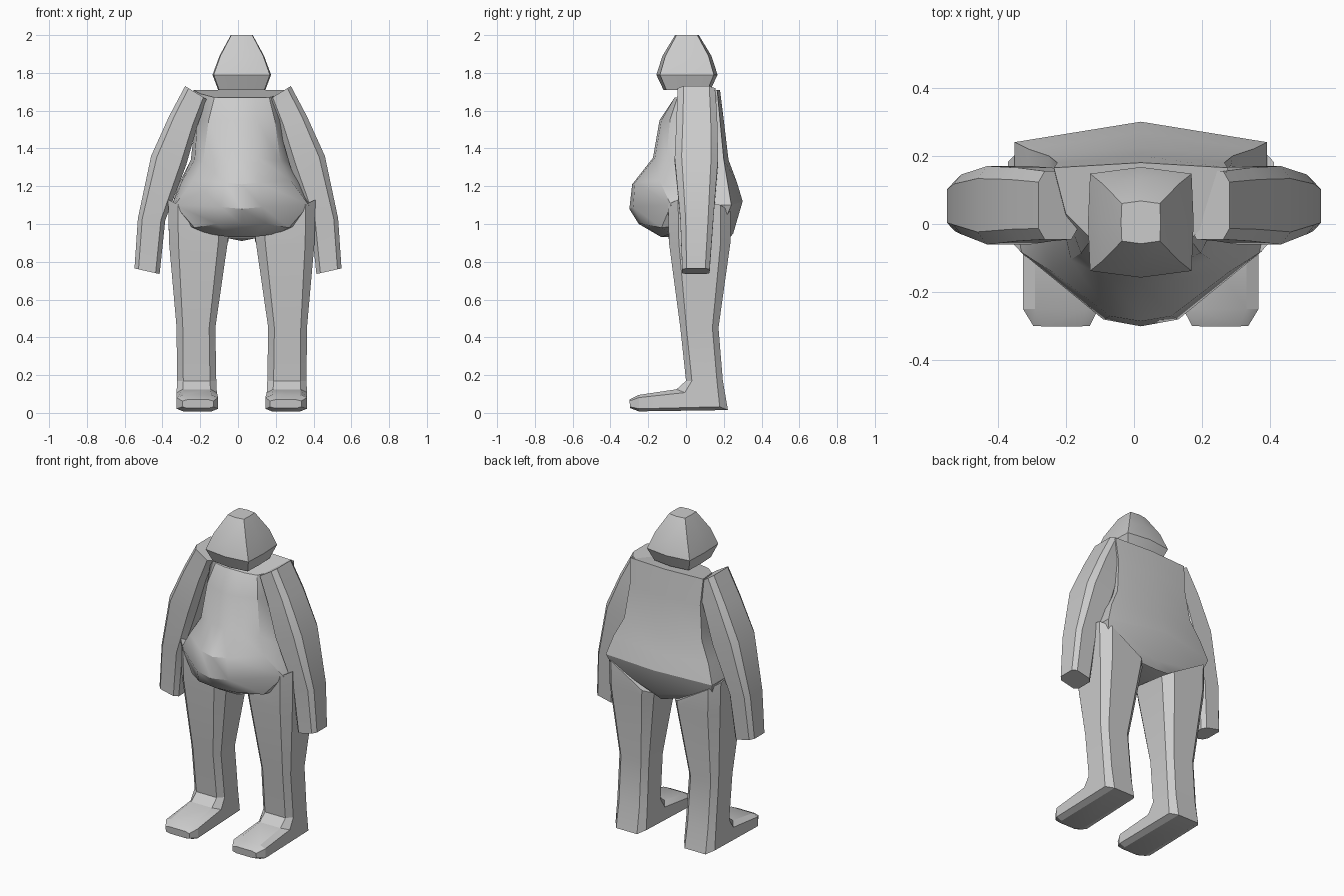
import bpy, math
from mathutils import Vector as V

CX = 0.02  # body sits slightly off the arms' centre line


def loft(name, rings, smooth=25):
    n = len(rings[0])
    verts = [p for r in rings for p in r]
    faces = [(i*n + j, i*n + (j+1) % n, (i+1)*n + (j+1) % n, (i+1)*n + j)
             for i in range(len(rings)-1) for j in range(n)]
    faces += [tuple(range(n))[::-1], tuple(range((len(rings)-1)*n, len(rings)*n))]
    me = bpy.data.meshes.new(name)
    me.from_pydata(verts, [], faces)
    ob = bpy.data.objects.new(name, me)
    bpy.context.collection.objects.link(ob)
    bpy.ops.object.select_all(action='DESELECT')
    ob.select_set(True)
    bpy.context.view_layer.objects.active = ob
    bpy.ops.object.mode_set(mode='EDIT')
    bpy.ops.mesh.select_all(action='SELECT')
    bpy.ops.mesh.normals_make_consistent(inside=False)
    bpy.ops.object.mode_set(mode='OBJECT')
    bpy.ops.object.shade_smooth_by_angle(angle=math.radians(smooth))
    return ob


def octagon(x0, z0, x1, z1, f, b, side, cx, k=0.68):
    """Bevelled section: inner/outer x with z tilt, front and back given as (y, z)."""
    c = V(((x0+x1)/2, (f[0]+b[0])/2, (f[1]+b[1])/2))
    u = V(((x1-x0)/2, 0, (z1-z0)/2))
    w = V((0, (b[0]-f[0])/2, (b[1]-f[1])/2))
    pts = [(1, k), (k, 1), (-k, 1), (-1, k), (-1, -k), (-k, -1), (k, -1), (1, -k)]
    out = [c + u*p + w*q for p, q in pts]
    return [V((cx + side*p.x, p.y, p.z)) for p in out]


# head: tapered box with slightly bulging sides
head = []
for z, hx, hy in [(1.71, .125, .115), (1.79, .155, .15), (1.89, .118, .12), (2.0, .058, .058)]:
    head.append([V((CX + hx*a, .005 + hy*b, z)) for a, b in
                 [(-.96, -.95), (0, -1.08), (.96, -.95), (1, 0),
                  (.96, .95), (0, 1.08), (-.96, .95), (-1, 0)]])
loft("head", head, 32)

# torso: half outlines (x, y, z) from belly centre round to spine, mirrored
half = [
    [(0, -.06, 1.67), (.07, -.06, 1.67), (.145, -.045, 1.67), (.22, .03, 1.69), (.255, .165, 1.71), (0, .18, 1.71)],
    [(0, -.14, 1.55), (.08, -.13, 1.55), (.175, -.085, 1.55), (.235, .03, 1.55), (.245, .18, 1.55), (0, .2, 1.55)],
    [(0, -.175, 1.35), (.09, -.165, 1.35), (.205, -.105, 1.33), (.25, .03, 1.34), (.27, .2, 1.34), (0, .225, 1.34)],
    [(0, -.285, 1.21), (.09, -.27, 1.22), (.26, -.14, 1.23), (.32, .03, 1.22), (.33, .22, 1.22), (0, .27, 1.22)],
    [(0, -.3, 1.08), (.11, -.28, 1.09), (.355, -.08, 1.1), (.37, .03, 1.1), (.37, .24, 1.1), (0, .3, 1.12)],
    [(0, -.25, 1.0), (.13, -.23, 1.0), (.25, -.13, .98), (.33, .03, 1.0), (.35, .21, 1.03), (0, .25, .95)],
    [(0, -.13, .93), (.06, -.13, .93), (.19, -.08, .95), (.22, .03, .95), (.2, .18, .95), (0, .22, .91)],
]
loft("torso", [[V((CX+x, y, z)) for x, y, z in h] +
               [V((CX-x, y, z)) for x, y, z in h[-2:0:-1]] for h in half], 32)

# arms: (inner x, inner z, outer x, outer z, front y, back y)
arm = [(.165, 1.66, .28, 1.73, -.045, .155), (.215, 1.52, .365, 1.57, -.05, .165),
       (.275, 1.31, .46, 1.36, -.06, .17), (.385, 1.02, .53, 1.03, -.03, .145),
       (.415, .735, .548, .765, -.02, .125)]
# legs and feet: inner x, inner z, outer x, outer z, front (y, z), back (y, z)
leg = [(.07, .93, .39, 1.12, (-.095, 1.04), (.235, 1.0)),
       (.075, .9, .385, .9, (-.09, .9), (.235, .9)),
       (.14, .45, .345, .45, (-.03, .45), (.172, .45)),
       (.135, .17, .343, .17, (.0, .17), (.195, .17)),
       (.132, .05, .345, .05, (-.05, .125), (.222, .015)),
       (.125, .05, .345, .05, (-.25, .095), (-.25, .008)),
       (.15, .045, .315, .045, (-.3, .07), (-.295, .025))]
for side, tag in ((-1, "left"), (1, "right")):
    loft(tag + "_arm", [octagon(a, b, c, d, (f, (b+d)/2), (g, (b+d)/2), side, 0)
                        for a, b, c, d, f, g in arm])
    loft(tag + "_leg", [octagon(a, 0, c, d-b, f, g, side, CX) if i else
                        octagon(a, b, c, d, f, g, side, CX) for i, (a, b, c, d, f, g) in enumerate(leg)])
